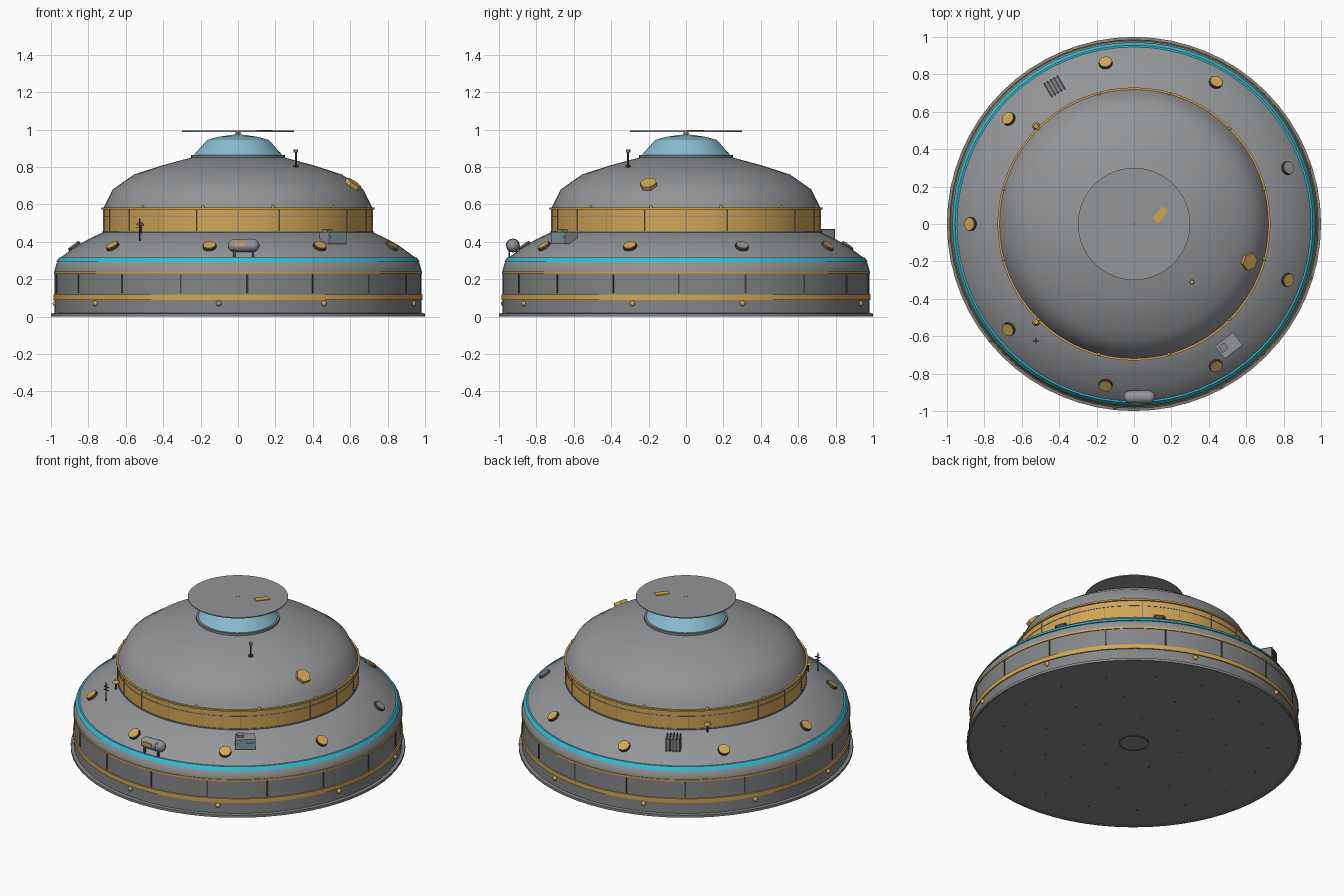
import bpy, bmesh
from math import pi, cos, sin, radians
from mathutils import Matrix, Vector

if "Cube" in bpy.data.objects:
    bpy.data.objects.remove(bpy.data.objects["Cube"])


def material(name, rgb):
    m = bpy.data.materials.new(name)
    m.use_nodes = True
    m.diffuse_color = (*rgb, 1)
    m.node_tree.nodes["Principled BSDF"].inputs["Base Color"].default_value = (*rgb, 1)
    return m


GREY = material("hull grey", (0.29, 0.3, 0.31))
WALL = material("wall grey", (0.23, 0.235, 0.24))
DARK = material("dark grey", (0.07, 0.07, 0.075))
GOLD = material("gold", (0.64, 0.38, 0.09))
TEAL = material("teal", (0.04, 0.5, 0.65))
GLASS = material("pale blue glass", (0.25, 0.5, 0.62))
VIOLET = material("violet", (0.25, 0.2, 0.6))


def finish(name, bm, mat, angle=30):
    bmesh.ops.recalc_face_normals(bm, faces=bm.faces)
    me = bpy.data.meshes.new(name)
    bm.to_mesh(me)
    bm.free()
    me.materials.append(mat)
    ob = bpy.data.objects.new(name, me)
    bpy.context.collection.objects.link(ob)
    bpy.ops.object.select_all(action='DESELECT')
    ob.select_set(True)
    bpy.context.view_layer.objects.active = ob
    bpy.ops.object.shade_smooth_by_angle(angle=radians(angle))
    return ob


def lathe(name, profile, mat, steps=64, angle=30):
    """Spin (radius, height) points around the z axis."""
    bm = bmesh.new()
    vs = [bm.verts.new((r, 0, z)) for r, z in profile]
    es = [bm.edges.new(p) for p in zip(vs, vs[1:])]
    bmesh.ops.spin(bm, geom=vs + es, cent=(0, 0, 0), axis=(0, 0, 1),
                   angle=2 * pi, steps=steps, use_duplicate=False)
    bmesh.ops.remove_doubles(bm, verts=bm.verts, dist=0.0005)
    return finish(name, bm, mat, angle)


def band(name, r, z0, z1, mat, depth=0.02):
    return lathe(name, [(r - depth, z0), (r, z0), (r, z1), (r - depth, z1)], mat)


def at(deg, r, z, tilt=0):
    """Frame on the hull: x radial, y along the rim, z along the surface normal."""
    return (Matrix.Rotation(radians(deg), 4, 'Z') @ Matrix.Translation((r, 0, z))
            @ Matrix.Rotation(radians(tilt), 4, 'Y'))


def boxes(name, frames, size, mat):
    bm = bmesh.new()
    for f in frames:
        bmesh.ops.create_cube(bm, size=1, matrix=f @ Matrix.Diagonal((*size, 1)))
    return finish(name, bm, mat)


def rods(name, frames, r, depth, mat, sides=12, r2=None):
    bm = bmesh.new()
    for f in frames:
        bmesh.ops.create_cone(bm, cap_ends=True, segments=sides, radius1=r,
                              radius2=r if r2 is None else r2, depth=depth, matrix=f)
    return finish(name, bm, mat)


def balls(name, frames, r, mat):
    bm = bmesh.new()
    for f in frames:
        bmesh.ops.create_uvsphere(bm, u_segments=12, v_segments=8, radius=r, matrix=f)
    return finish(name, bm, mat, 60)


move = Matrix.Translation

# Base and lower drum
lathe("base_plate", [(0, .004), (.985, .004), (.99, 0), (1, 0), (1, .016), (.97, .02)], WALL)
lathe("lower_drum", [(.98, .015), (.98, .235)], WALL)
band("lower_gold_band", .987, .09, .118, GOLD)
band("upper_gold_band", .985, .23, .242, GOLD)
boxes("wall_seams", [at(-87 + k * 360 / 17, .978, .175) for k in range(17)],
      (.01, .009, .1), DARK)
lights = (18, 72, 110, 150, 185, 219, 298, 343)
balls("drum_lights", [at(a, .98, .07) for a in lights], .015, GOLD)
balls("unlit_drum_light", [at(264, .98, .07)], .015, GREY)

# Underside details
lathe("underside_ring", [(.085, .004), (.085, .001), (.09, .001), (.09, .004)], DARK)
rods("underside_bolts", [at(k * 360 / n + n, r, .003) for r, n in ((.3, 7), (.55, 11), (.8, 17))
                         for k in range(n)], .006, .003, DARK, 6)

# Sloped shoulder
lathe("shoulder", [(.98, .235), (.98, .25), (.97, .285), (.945, .318), (.86, .38),
                   (.8, .413), (.72, .452), (.7, .455)], GREY, angle=40)
lathe("teal_stripe", [(.96, .292), (.972, .292), (.956, .316), (.944, .316)], TEAL)

# Portholes, one of them unlit
ports = [at(20 + 40 * k, .875, .376, 36) for k in range(9)]
rods("portholes", ports[1:], .033, .022, GOLD, 16)
rods("unlit_porthole", ports[:1], .033, .022, GREY, 16)
rods("porthole_frames", ports, .037, .012, DARK, 16)

# Window gallery under the dome
lathe("window_gallery", [(.72, .445), (.72, .575)], GOLD)
band("gallery_sill", .724, .449, .457, WALL)
band("gallery_rim", .73, .572, .582, GOLD, .03)
band("gallery_line", .7225, .536, .539, VIOLET)
boxes("gallery_mullions", [at(18 * k, .719, .514) for k in range(20)], (.006, .004, .12), WALL)
balls("rim_lights", [at(15 + 30 * k, .722, .586) for k in range(12)], .009, GOLD)

# Dome and lantern
lathe("dome", [(.72, .58), (.705, .61), (.67, .68), (.62, .715), (.555, .76), (.4, .81),
               (.25, .85), (.2, .855)], GREY, angle=50)
band("lantern_collar", .25, .848, .864, WALL, .06)
lathe("lantern_glass", [(.24, .86), (.165, .945)], GLASS)
lathe("lantern_cap", [(.165, .945), (.1, .962), (0, .976)], GLASS, angle=50)
rods("hub", [move((0, 0, .98))], .013, .03, WALL)
rods("top_disc", [move((0, 0, .991))], .3, .006, GREY, 64)
boxes("disc_plate", [move((.14, .05, .996)) @ Matrix.Rotation(radians(52), 4, 'Z')],
      (.085, .04, .004), GOLD)

# Hexagonal dome hatch
rods("dome_hatch", [at(-18, .645, .705, 36)], .047, .03, GOLD, 6)

# Beacon on the dome
rods("beacon_pole", [move((.31, -.31, .84))], .005, .09, DARK, 8)
rods("beacon_base", [move((.31, -.31, .805))], .014, .012, DARK, 8)
rods("beacon_lamp", [move((.31, -.31, .885))], .012, .018, GOLD, 8)

# Gallery lamps
rods("lamp_heads", [at(a, .74, .495) for a in (135, 225)], .022, .016, GOLD, 12, .012)
rods("lamp_stems", [at(a, .74, .465) for a in (135, 225)], .006, .05, DARK, 8)

# Aerial
rods("aerial_mast", [move((-.525, -.625, .465))], .004, .12, DARK, 8)
boxes("aerial_bars", [move((-.525, -.625, z)) for z in (.475, .495)], (.036, .005, .004), DARK)
boxes("aerial_cross_bars", [move((-.525, -.625, z)) for z in (.485, .505)], (.005, .03, .004), DARK)

# Equipment cabinet
cab = at(-52, .825, .42)
boxes("cabinet", [cab], (.085, .12, .065), GREY)
boxes("cabinet_stripe", [cab @ move((.043, 0, .005))], (.004, .1, .008), TEAL)
boxes("cabinet_top_box", [cab @ move((-.01, -.03, .038))], (.04, .04, .018), WALL)

# Slatted vent
vent = at(120, .85, .425)
boxes("vent_body", [vent], (.075, .09, .075), WALL)
slots = [vent @ move((0, -.04 + .02 * k, .002)) for k in range(5)]
boxes("vent_slats", slots, (.09, .007, .085), DARK)

# Horizontal tank on legs
turn = Matrix.Rotation(pi / 2, 4, 'Y')
tank = move((.03, -.925, .38))
rods("tank_body", [tank @ turn], .035, .1, GREY, 20)
balls("tank_ends", [tank @ move((s * .05, 0, 0)) @ turn for s in (-1, 1)], .035, GREY)
rods("tank_strap", [tank @ move((.035, 0, 0)) @ turn], .037, .006, VIOLET, 20)
boxes("tank_label", [tank @ move((-.02, -.034, .005))], (.06, .006, .022), GOLD)
boxes("tank_legs", [tank @ move((x, y, -.045)) for x in (-.05, .05) for y in (-.02, .02)],
      (.012, .01, .055), DARK)
